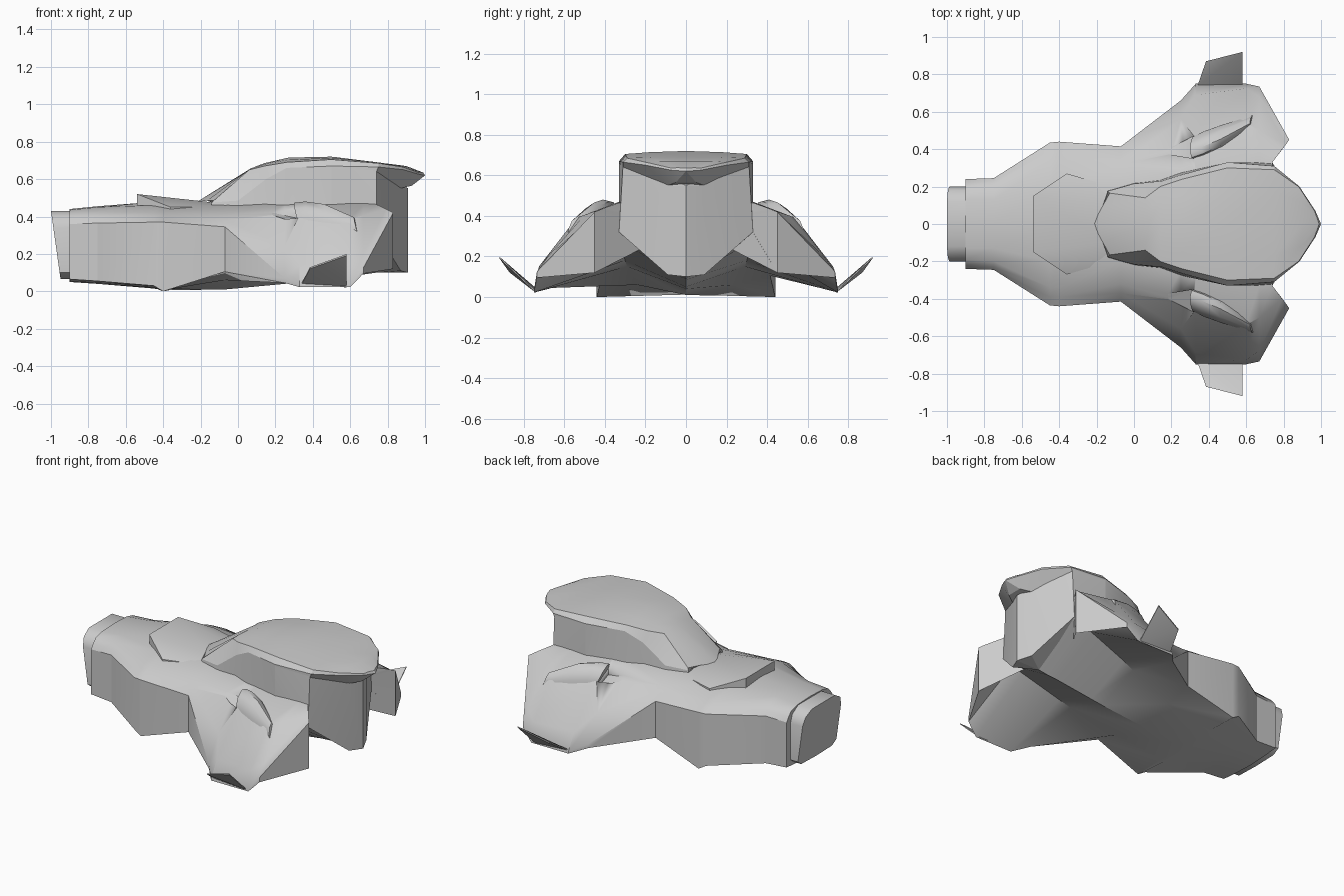
import bpy, bmesh
from mathutils import Vector

cube = bpy.data.objects.get("Cube")
if cube:
    bpy.data.objects.remove(cube, do_unlink=True)

grey = bpy.data.materials.new("plain_grey")
grey.use_nodes = True
COLOUR = (0.6, 0.6, 0.6, 1)
grey.diffuse_color = COLOUR
grey.node_tree.nodes["Principled BSDF"].inputs["Base Color"].default_value = COLOUR


def finish(bm, name, angle):
    """Turn a bmesh into a shaded object."""
    bmesh.ops.remove_doubles(bm, verts=bm.verts, dist=0.0005)
    bmesh.ops.recalc_face_normals(bm, faces=bm.faces)
    mesh = bpy.data.meshes.new(name)
    bm.to_mesh(mesh)
    bm.free()
    mesh.materials.append(grey)
    obj = bpy.data.objects.new(name, mesh)
    bpy.context.collection.objects.link(obj)
    bpy.ops.object.select_all(action='DESELECT')
    obj.select_set(True)
    bpy.context.view_layer.objects.active = obj
    bpy.ops.object.shade_smooth_by_angle(angle=angle)
    return obj


def flip(p, side=-1):
    return (p[0], p[1] * side, p[2])


def loft(name, rings, angle=0.5, apex=None):
    """Skin closed rings; the last end is flat or drawn to an apex."""
    bm = bmesh.new()
    loops = [[bm.verts.new(p) for p in ring] for ring in rings]
    count = len(loops[0])
    for a, b in zip(loops, loops[1:]):
        for i in range(count):
            j = (i + 1) % count
            bm.faces.new((a[i], a[j], b[j], b[i]))
    bm.faces.new(loops[0])
    if apex:
        tip = bm.verts.new(apex)
        for i in range(count):
            bm.faces.new((loops[-1][i], loops[-1][(i + 1) % count], tip))
    else:
        bm.faces.new(loops[-1])
    return finish(bm, name, angle)


def whole(half):
    """Close a half section, given from top centre to bottom centre."""
    return half + [flip(p) for p in half[-2:0:-1]]


def solid(name, points, angle=0.4):
    """Convex solid around a few corner points."""
    bm = bmesh.new()
    for p in points:
        bm.verts.new(p)
    result = bmesh.ops.convex_hull(bm, input=bm.verts)
    unused = [v for v in result["geom_interior"] if isinstance(v, bmesh.types.BMVert)]
    bmesh.ops.delete(bm, geom=unused, context='VERTS')
    return finish(bm, name, angle)


def both(points):
    return points + [flip(p) for p in points]


# Hull: x, top z, then y z of inner top, shoulder, flank and edge,
# lower edge z, y z of the belly channel, keel z
STATIONS = [
    (-.9, .44, .13, .435, .19, .42, .22, .39, .24, .36, .065, .12, .055, .05),
    (-.75, .455, .13, .45, .2, .425, .23, .395, .245, .365, .055, .12, .045, .04),
    (-.45, .478, .2, .46, .34, .42, .39, .395, .435, .37, .03, .22, .02, .015),
    (-.4, .48, .2, .46, .34, .42, .39, .395, .44, .37, 0, .22, .006, .012),
    (-.07, .475, .2, .46, .32, .41, .37, .38, .415, .345, .105, .24, .06, .01),
    (.25, .475, .25, .47, .41, .415, .56, .24, .66, .07, .045, .29, .15, .04),
    (.33, .475, .28, .47, .46, .41, .69, .14, .75, .035, .022, .3, .18, .05),
    (.6, .475, .33, .47, .54, .39, .725, .15, .75, .03, .022, .32, .27, .085),
    (.67, .475, .33, .47, .5, .405, .68, .2, .735, .125, .095, .33, .3, .09),
    (.83, .475, .33, .465, .4, .44, .425, .43, .45, .42, .12, .33, .32, .1),
]
rings = []
for x, top, y1, z1, y2, z2, y3, z3, y4, z4, low, y5, z5, keel in STATIONS:
    inner = min(x, .74)
    rings.append(whole([
        (inner, 0, top), (inner, y1, z1), (inner + (x - inner) * .58, y2, z2),
        (inner + (x - inner) * .8, y3, z3), (x, y4, z4), (x, y4, low),
        (inner, y5, z5), (inner, 0, keel)]))
hull = loft("hull", rings, apex=(.49, 0, .35))

# Nose cap with a raked front
nose = [(0, .43), (.12, .43), (.18, .395), (.2, .34), (.2, .1), (.16, .07), (0, .065)]
loft("nose_cap", [
    whole([(-.89, y, z) for y, z in nose]),
    whole([(-1 + (.43 - z) * .14, y, z) for y, z in nose])], .8)

# Cabin: roof centre, roof edge, wall top and wall foot of each section
CABIN = [
    ((-.22, 0, .478), (-.13, .165, .485), (-.14, .175, .475), (-.15, .18, .43)),
    ((.08, 0, .66), (.06, .14, .65), (0, .215, .485), (0, .22, .43)),
    ((.14, 0, .685), (.14, .2, .67), (.15, .23, .6), (.14, .235, .43)),
    ((.27, 0, .715), (.26, .24, .69), (.26, .265, .66), (.25, .275, .43)),
    ((.5, 0, .72), (.5, .3, .705), (.5, .33, .67), (.5, .33, .43)),
    ((.75, 0, .688), (.75, .29, .685), (.75, .31, .665), (.74, .31, .64)),
    ((.9, 0, .67), (.88, .2, .665), (.885, .2, .65), (.865, .09, .55)),
    ((.99, 0, .635), (.965, .07, .635), (.97, .07, .625), (.93, .05, .565)),
]
rings = []
for centre, edge, wall, foot in CABIN:
    mid = Vector(centre) * .4 + Vector(edge) * .6 + Vector((0, 0, .003))
    rings.append(whole([centre, tuple(mid), edge, wall, foot, (foot[0], 0, foot[2])]))
loft("cabin", rings, .38, apex=(1, 0, .62))

# Tail block with a V-shaped back
solid("tail_block", both([
    (.74, .31, .66), (.74, .33, .32), (.87, .09, .11), (.91, 0, .1),
    (.91, 0, .55), (.87, .09, .55), (.5, .33, .66), (.5, .33, .4), (.74, 0, .1)]), .2)

# Wedge scoop on the bonnet
solid("bonnet_scoop", both([
    (-.54, .15, .52), (-.54, .15, .45), (-.36, .27, .45), (-.36, .27, .42),
    (-.12, .1, .474), (-.12, .2, .45)]), .35)

# Wing vents: a hollow cut into the hull with a tapered hood behind it
HOOD = [(.3, .41, .065, .37, .462), (.36, .435, .07, .36, .468),
        (.46, .475, .065, .34, .455), (.62, .55, .035, .29, .39)]
ARCH = [(-1, 0), (-.85, .75), (-.35, 1), (.35, .92), (.85, .6), (1, 0)]
for side, label in ((1, "left"), (-1, "right")):
    cutter = solid(label + "_vent_cutter", [flip(p, side) for p in (
        (.14, .38, .43), (.14, .38, .5), (.32, .35, .39), (.32, .35, .55),
        (.32, .47, .34), (.32, .47, .55))])
    cut = hull.modifiers.new(label + "_vent", 'BOOLEAN')
    cut.operation = 'DIFFERENCE'
    cut.solver = 'EXACT'
    cut.object = cutter
    cutter.hide_render = True
    cutter.hide_set(True)
    loft(label + "_vent_hood", [
        [(x + .03 * (1 - rise), side * (y + across * w), low + (high - low) * rise - across * w * .5)
         for across, rise in ARCH] for x, y, w, low, high in HOOD], .9)

    # Upturned winglet
    outline = [(.34, .74, .04), (.385, .87, .125), (.58, .92, .195), (.58, .74, .025)]
    solid(label + "_winglet", [flip((x, y, z + dz), side)
                               for x, y, z in outline for dz in (-.004, .004)])
